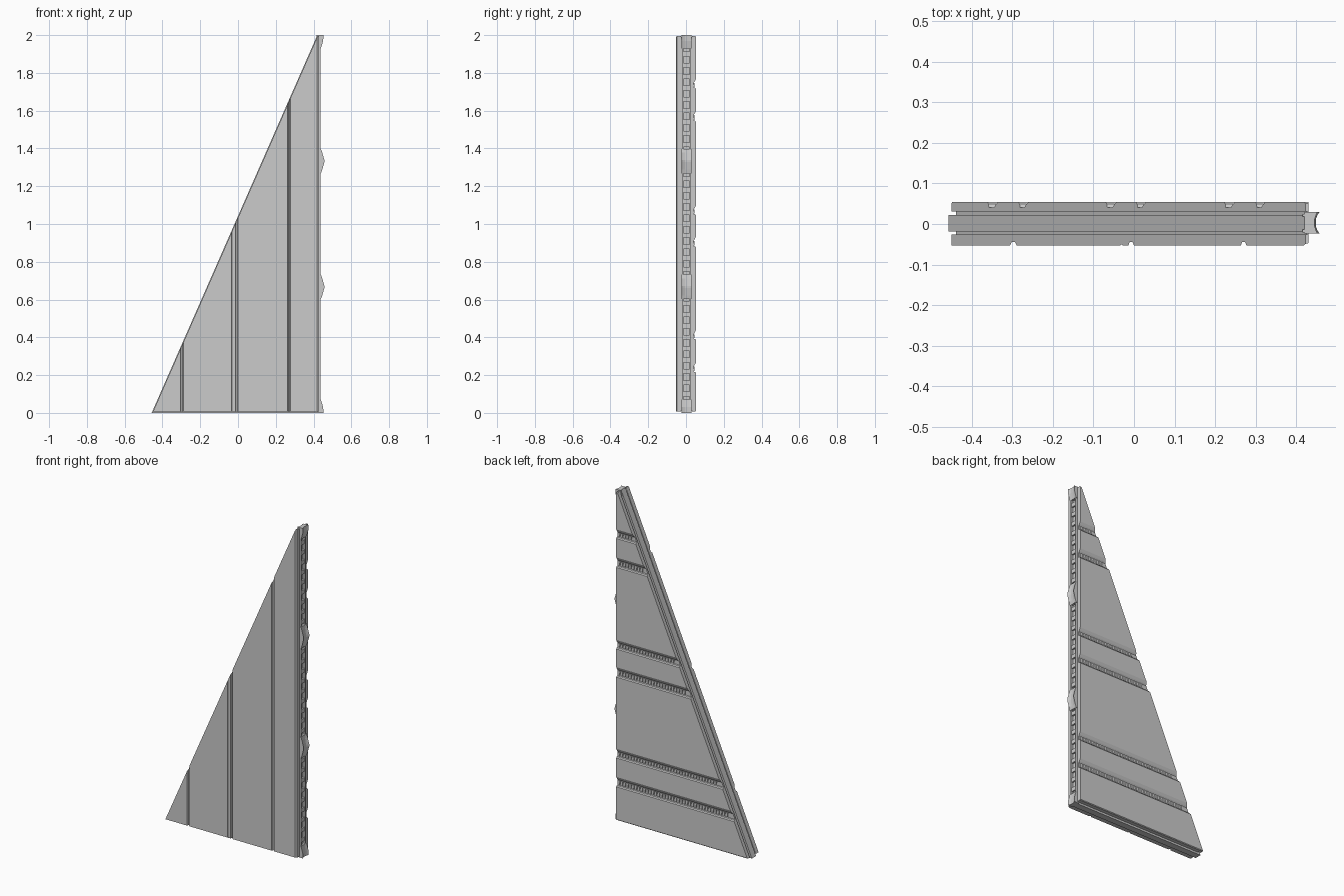
import bpy, bmesh
from mathutils import Vector

if "Cube" in bpy.data.objects:
    bpy.data.objects.remove(bpy.data.objects["Cube"])

SL = 0.4385                     # run of the sloping edge per unit of height
HX = -0.457                     # where the sloping edge meets the ground
RIGHT = 0.43
NORMAL = Vector((-1, 0, SL)).normalized()


def hyp(z, inset=0.0):
    return HX + inset + z * SL


def add_rings(bm, rings):
    """Skin a row of equal closed rings and cap both ends."""
    vs = [[bm.verts.new(p) for p in r] for r in rings]
    n = len(vs[0])
    for a, b in zip(vs, vs[1:]):
        for i in range(n):
            j = (i + 1) % n
            bm.faces.new((a[i], a[j], b[j], b[i]))
    bm.faces.new(vs[0][::-1])
    bm.faces.new(vs[-1])


def cut_slope(bm, inset):
    """Trim everything left of the sloping edge and close the cut."""
    r = bmesh.ops.bisect_plane(bm, geom=bm.verts[:] + bm.edges[:] + bm.faces[:], dist=1e-6,
                               plane_co=(HX + inset, 0, 0), plane_no=NORMAL, clear_outer=True)
    edges = [e for e in r["geom_cut"] if isinstance(e, bmesh.types.BMEdge)]
    bmesh.ops.edgenet_fill(bm, edges=edges)


def finish(bm, name):
    bmesh.ops.recalc_face_normals(bm, faces=bm.faces[:])
    me = bpy.data.meshes.new(name)
    bm.to_mesh(me)
    bm.free()
    ob = bpy.data.objects.new(name, me)
    bpy.context.collection.objects.link(ob)
    return ob


def box(bm, x0, x1, y0, y1, z0, z1):
    add_rings(bm, [[(x0, y0, z), (x1, y0, z), (x1, y1, z), (x0, y1, z)] for z in (z0, z1)])


def triangle_layer(name, y0, y1, inset, z0, z1, right):
    bm = bmesh.new()
    ring = [(hyp(z0, inset), z0), (right, z0), (right, z1), (hyp(z1, inset), z1)]
    add_rings(bm, [[(x, y, z) for x, z in ring] for y in (y0, y1)])
    return finish(bm, name)


# Front cladding: upright grooves cut in the face, chamfered right and bottom edges
F = -0.053
bm = bmesh.new()
profile = [(-0.6, F)]
for x, w, d in ((-0.297, 0.016, 0.009), (-0.031, 0.005, 0.003), (-0.007, 0.014, 0.009), (0.27, 0.014, 0.009)):
    profile += [(x - w / 2, F), (x - w / 4, F + d), (x + w / 4, F + d), (x + w / 2, F)]
profile += [(0.418, F), (0.422, F + 0.004), (RIGHT, F + 0.006), (RIGHT, -0.026), (-0.6, -0.026)]
add_rings(bm, [[(x, y, z) for x, y in profile] for z in (0.008, 1.995)])
cut_slope(bm, 0.004)
finish(bm, "front_cladding")

# Back cladding: six level grooves with bevelled lips
B, FLOOR = 0.054, 0.041
grooves = [(0.21, 0.27), (0.385, 0.44), (0.875, 0.935), (1.045, 1.10), (1.54, 1.60), (1.715, 1.77)]
bm = bmesh.new()
profile = [(0.031, 0.008), (B - 0.004, 0.008), (B, 0.012)]
for a, b in grooves:
    profile += [(B, a), (B - 0.005, a + 0.006), (FLOOR, a + 0.008),
                (FLOOR, b - 0.022), (B - 0.007, b - 0.014), (B, b)]
profile += [(B, 1.991), (B - 0.004, 1.995), (0.031, 1.995)]
add_rings(bm, [[(x, y, z) for y, z in profile] for x in (-0.6, RIGHT)])
cut_slope(bm, 0.004)
finish(bm, "back_cladding")

# Small teeth lying in the back grooves
bm = bmesh.new()
for a, b in grooves:
    x = RIGHT - 0.012
    while x > hyp(b, 0.02):
        add_rings(bm, [[(x - w, y, a + 0.011), (x + w, y, a + 0.011),
                        (x + w - 0.003, y, b - 0.024), (x - w - 0.003, y, b - 0.024)]
                       for y, w in ((FLOOR - 0.002, 0.006), (FLOOR + 0.005, 0.004))])
        x -= 0.019
finish(bm, "groove_teeth")

# Core layers: recessed seams either side of a proud middle tongue
triangle_layer("front_seam", -0.027, -0.017, 0.014, 0.012, 1.99, 0.424)
triangle_layer("middle_tongue", -0.018, 0.022, 0.0, 0.0, 2.0, 0.424)
triangle_layer("back_seam", 0.021, 0.032, 0.014, 0.012, 1.99, 0.424)

# Right edge: two upright rails with cross ribs between them
bm = bmesh.new()
for y in (-0.021, 0.018):
    box(bm, 0.415, 0.438, y, y + 0.007, 0.0, 2.0)
finish(bm, "edge_rails")
bm = bmesh.new()
for i in range(31):
    z = 0.1 + i * 0.06
    box(bm, 0.42, 0.434, -0.015, 0.019, z - 0.012, z + 0.012)
finish(bm, "edge_ribs")


# Locking lugs on the right edge, hollowed along the middle
def lug(name, outline):
    bm = bmesh.new()
    rings = []
    for y, k in ((-0.024, 1.0), (-0.017, 0.75), (-0.006, 0.5), (0.012, 0.5), (0.023, 0.75), (0.030, 1.0)):
        rings.append([(0.42, y, outline[0][1])] + [(0.438 + h * k, y, z) for h, z in outline]
                     + [(0.42, y, outline[-1][1])])
    add_rings(bm, rings)
    finish(bm, name)


for i, z in enumerate((0.667, 1.333)):
    lug(f"middle_lug_{i + 1}", [(0.001, z - 0.065), (0.008, z - 0.045), (0.019, z - 0.006),
                                (0.019, z + 0.006), (0.008, z + 0.045), (0.001, z + 0.065)])
lug("bottom_lug", [(0.014, 0.0), (0.013, 0.03), (0.001, 0.07)])
lug("top_lug", [(0.001, 1.93), (0.013, 1.97), (0.014, 2.0)])
